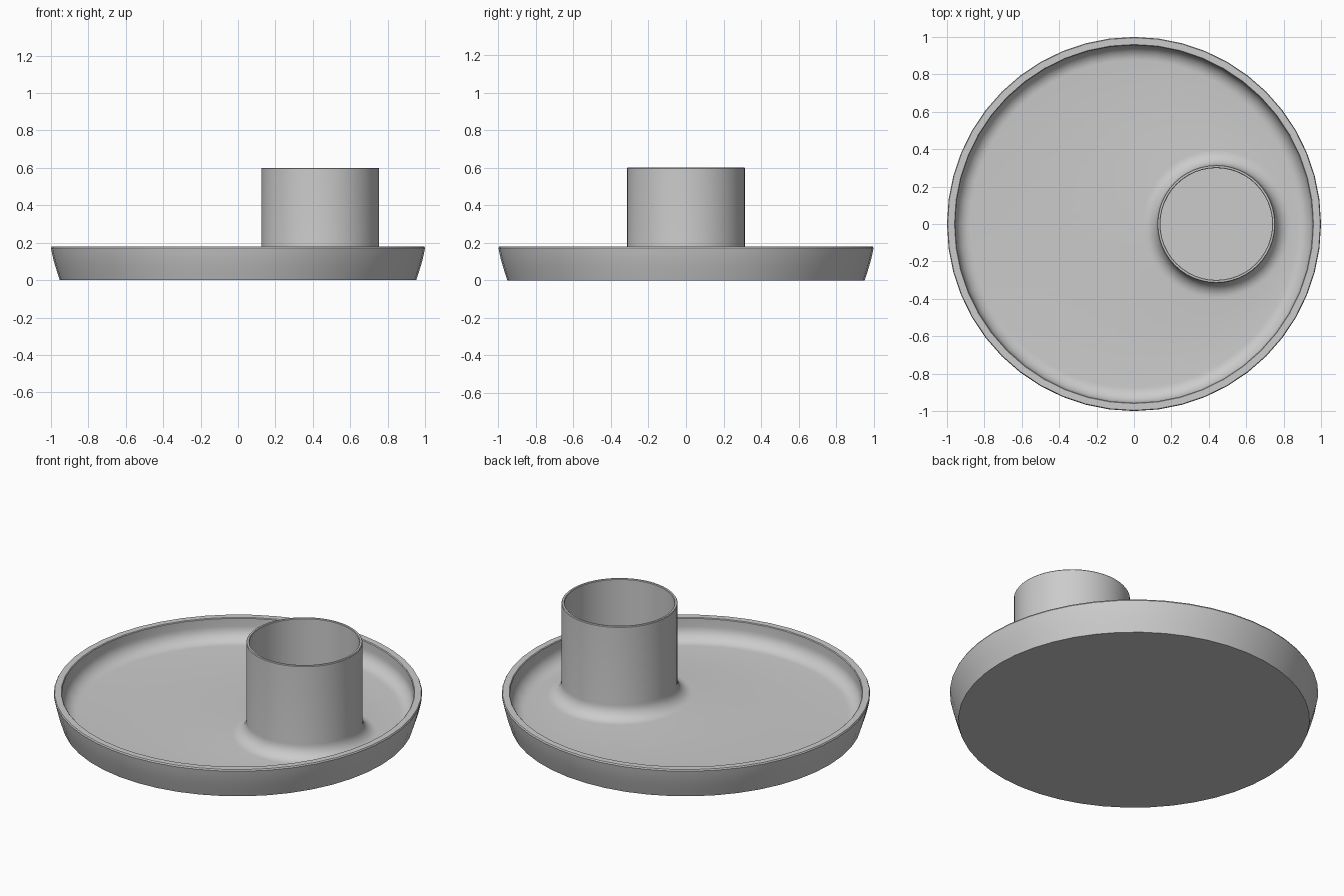
import bpy, bmesh
from math import sin, cos, pi

if "Cube" in bpy.data.objects:
    bpy.data.objects.remove(bpy.data.objects["Cube"])

SIDES = 48
CUP_X = 0.44
FLOOR = 0.05


def arc(cx, cz, rx, rz, a0, a1, n=8):
    """Points (radius, z) on an elliptical arc, angles in degrees."""
    pts = []
    for i in range(n + 1):
        a = (a0 + (a1 - a0) * i / n) * pi / 180
        pts.append((cx + rx * cos(a), cz + rz * sin(a)))
    return pts


# tray: bulging outer wall, flat rim, rounded inner corner down to the floor
tray = arc(0.95, 0.175, 0.05, 0.175, -90, 0)[1:]
tray = [(0.953, 0.0), (0.957, 0.012), (0.966, 0.04), (0.977, 0.075),
        (0.987, 0.11), (0.995, 0.145), (1.0, 0.172), (0.996, 0.18), (0.96, 0.18), (0.956, 0.176)]
tray += arc(0.876, FLOOR + 0.08, 0.08, 0.08, 0, -90)

# cup: fillet at the base, straight wall, thin rim, open inside
cup = arc(0.395, FLOOR + 0.08, 0.08, 0.08, 270, 180)
cup += [(0.315, 0.596), (0.312, 0.60), (0.302, 0.60), (0.299, 0.597), (0.299, FLOOR)]

# loft one continuous skin: tray rings, then off-centre cup rings
bm = bmesh.new()
rings = []
for cx, profile in ((0, tray), (CUP_X, cup)):
    for r, z in profile:
        rings.append([bm.verts.new((cx + r * cos(2 * pi * i / SIDES),
                                    r * sin(2 * pi * i / SIDES), z)) for i in range(SIDES)])
for a, b in zip(rings, rings[1:]):
    for i in range(SIDES):
        j = (i + 1) % SIDES
        bm.faces.new((a[i], a[j], b[j], b[i]))
bm.faces.new(rings[0][::-1])   # underside
bm.faces.new(rings[-1])        # floor inside the cup
bmesh.ops.recalc_face_normals(bm, faces=bm.faces)

mesh = bpy.data.meshes.new("tray_with_cup")
bm.to_mesh(mesh)
bm.free()
obj = bpy.data.objects.new("tray_with_cup", mesh)
bpy.context.collection.objects.link(obj)
bpy.context.view_layer.objects.active = obj
obj.select_set(True)
bpy.ops.object.shade_smooth_by_angle(angle=pi / 6)
